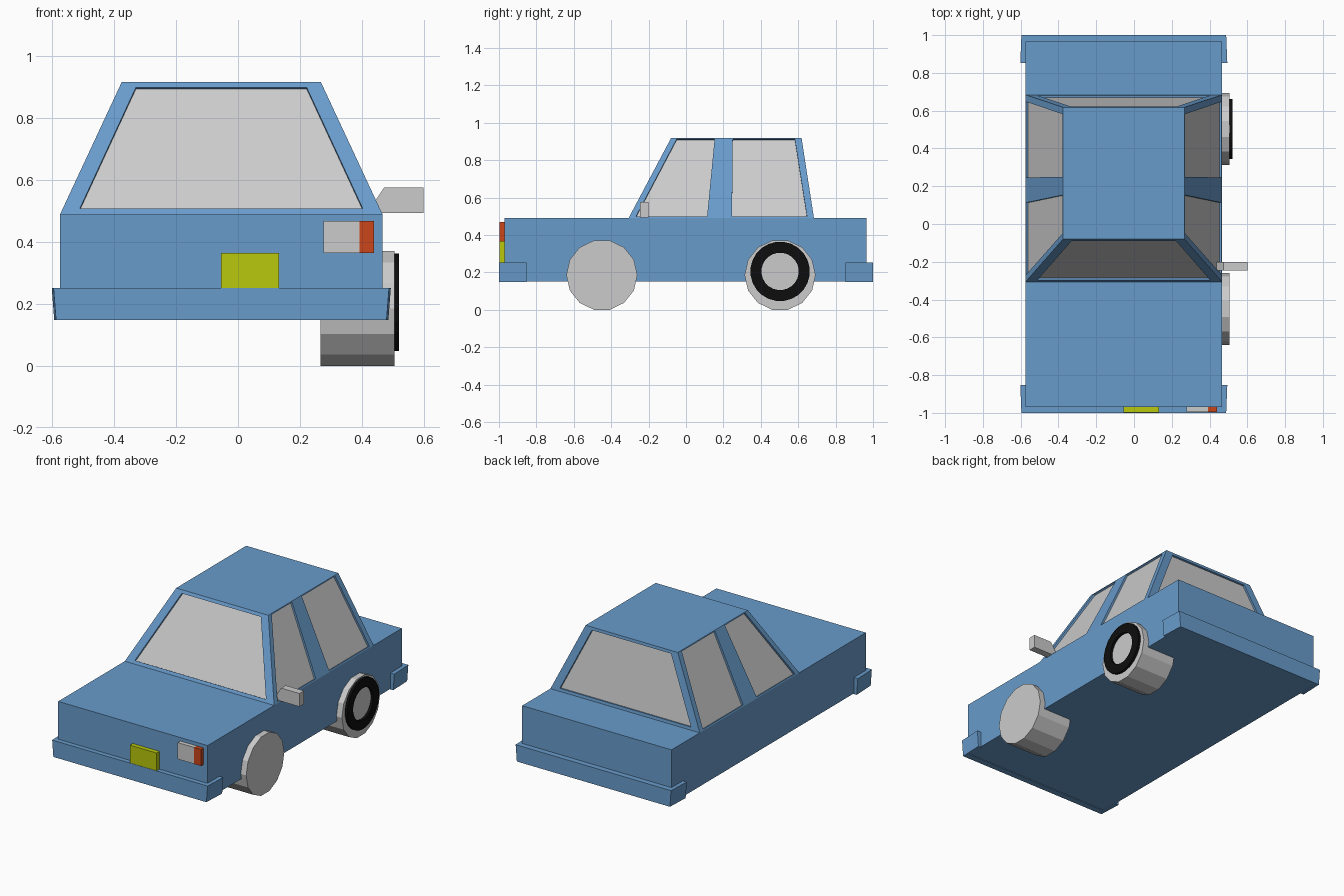
import bpy, bmesh, math
from mathutils import Vector

if "Cube" in bpy.data.objects:
    bpy.data.objects.remove(bpy.data.objects["Cube"])

CX = -0.054          # centre line of the bodywork
HALF = 0.521         # half width of the bodywork


def material(name, rgb):
    m = bpy.data.materials.new(name)
    m.diffuse_color = (*rgb, 1)
    m.use_nodes = True
    m.node_tree.nodes["Principled BSDF"].inputs["Base Color"].default_value = m.diffuse_color
    return m


blue = material("blue_paint", (0.14, 0.33, 0.60))
black = material("black_trim", (0.004, 0.004, 0.004))
yellow = material("yellow_plate", (0.48, 0.58, 0.004))
orange = material("orange_lens", (0.60, 0.06, 0.01))
white = material("clear_lens", (0.75, 0.75, 0.77))


def loft(name, ring_a, ring_b, mat=None):
    """Solid between two matching outlines."""
    bm = bmesh.new()
    a = [bm.verts.new(p) for p in ring_a]
    b = [bm.verts.new(p) for p in ring_b]
    bm.faces.new(a)
    bm.faces.new(b)
    for i in range(len(a)):
        j = (i + 1) % len(a)
        bm.faces.new((a[i], a[j], b[j], b[i]))
    bmesh.ops.recalc_face_normals(bm, faces=bm.faces)
    me = bpy.data.meshes.new(name)
    bm.to_mesh(me)
    bm.free()
    ob = bpy.data.objects.new(name, me)
    bpy.context.collection.objects.link(ob)
    if mat:
        me.materials.append(mat)
    return ob


def rect(x0, x1, y0, y1, z):
    return [(x0, y0, z), (x1, y0, z), (x1, y1, z), (x0, y1, z)]


def box(name, x, y, z, mat=None):
    return loft(name, rect(*x, *y, z[0]), rect(*x, *y, z[1]), mat)


def cut(target, cutter):
    mod = target.modifiers.new("cut", 'BOOLEAN')
    mod.operation = 'DIFFERENCE'
    mod.solver = 'EXACT'
    mod.object = cutter
    bpy.context.view_layer.objects.active = target
    bpy.ops.object.modifier_apply(modifier=mod.name)
    bpy.data.objects.remove(cutter)


# Lower body and tapered cabin
box("body", (CX - HALF, CX + HALF), (-0.97, 0.965), (0.152, 0.49), blue)
Z0, Z1 = 0.49, 0.918
cabin = loft("cabin",
             rect(CX - HALF, CX + HALF, -0.307, 0.684, Z0),
             rect(CX - 0.3215, CX + 0.3215, -0.08, 0.618, Z1), blue)


def slope(z, low, high):
    return low + (high - low) * (z - Z0) / (Z1 - Z0)


# Recessed windows
def window(name, corners):
    pts = [Vector(p) for p in corners]
    n = (pts[1] - pts[0]).cross(pts[3] - pts[0]).normalized()
    if n.dot(pts[0] - Vector((CX, 0.2, 0.6))) < 0:
        n = -n
    cut(cabin, loft("cutter", [p + n * 0.03 for p in pts], [p - n * 0.015 for p in pts]))
    loft(name, [p - n * 0.012 for p in pts], [p - n * 0.02 for p in pts])


for name, low, high in (("windscreen", -0.307, -0.08), ("rear_window", 0.684, 0.618)):
    ya, yb = slope(0.508, low, high), slope(0.90, low, high)
    window(name, [(CX - 0.4575, ya, 0.508), (CX + 0.4575, ya, 0.508),
                  (CX + 0.276, yb, 0.90), (CX - 0.276, yb, 0.90)])

for side, s in (("right", 1), ("left", -1)):
    za, zb = 0.498, 0.912
    xa = CX + s * slope(za, HALF, 0.3215)
    xb = CX + s * slope(zb, HALF, 0.3215)
    window(side + "_front_side_window",
           [(xa, -0.268, za), (xa, 0.113, za), (xb, 0.153, zb), (xb, -0.05, zb)])
    window(side + "_rear_side_window",
           [(xa, 0.246, za), (xa, 0.647, za), (xb, 0.582, zb), (xb, 0.25, zb)])


# Wrap-around bumpers, slightly flared towards the top
def bumper_ring(s, flare, z):
    tip, nose, inner = 0.548 - flare, 0.542 - flare, 0.518
    half = [(tip, 0.852), (nose, 1.0)]
    inside = [(inner, 0.96), (inner, 0.852)]
    right = half
    left = [(-x, y) for x, y in reversed(half)]
    back = [(-x, y) for x, y in reversed(inside)] + inside
    return [(CX + x, s * y, z) for x, y in right + left + back]


for name, s in (("front_bumper", -1), ("rear_bumper", 1)):
    loft(name, bumper_ring(s, 0.008, 0.148), bumper_ring(s, 0, 0.252), blue)

# Number plate and lamps
box("number_plate", (-0.055, 0.132), (-0.998, -0.965), (0.25, 0.364), yellow)
box("headlight", (0.277, 0.392), (-0.996, -0.965), (0.364, 0.468), white)
box("indicator", (0.392, 0.44), (-0.996, -0.965), (0.364, 0.468), orange)

# Door mirror
profile = [(0.60, 0.577), (0.473, 0.577), (0.435, 0.52), (0.435, 0.494), (0.60, 0.494)]
loft("door_mirror", [(x, -0.245, z) for x, z in profile], [(x, -0.2, z) for x, z in profile])


# Wheels: 14-sided with a flat side on the ground
def circle(x, y, z, r, n):
    step = math.tau / n
    return [(x, y + r * math.sin((i + 0.5) * step), z - r * math.cos((i + 0.5) * step))
            for i in range(n)]


R = 0.19
hub = R * math.cos(math.pi / 14)
for name, y in (("front_wheel", -0.45), ("rear_wheel", 0.503)):
    loft(name, circle(0.267, y, hub, R, 14), circle(0.505, y, hub, R, 14))

# Black ring on the rear wheel
ring = loft("rear_wheel_ring", circle(0.50, 0.503, 0.205, 0.159, 24),
            circle(0.521, 0.503, 0.205, 0.159, 24), black)
cut(ring, loft("cutter", circle(0.45, 0.503, 0.205, 0.10, 24),
               circle(0.55, 0.503, 0.205, 0.10, 24)))
